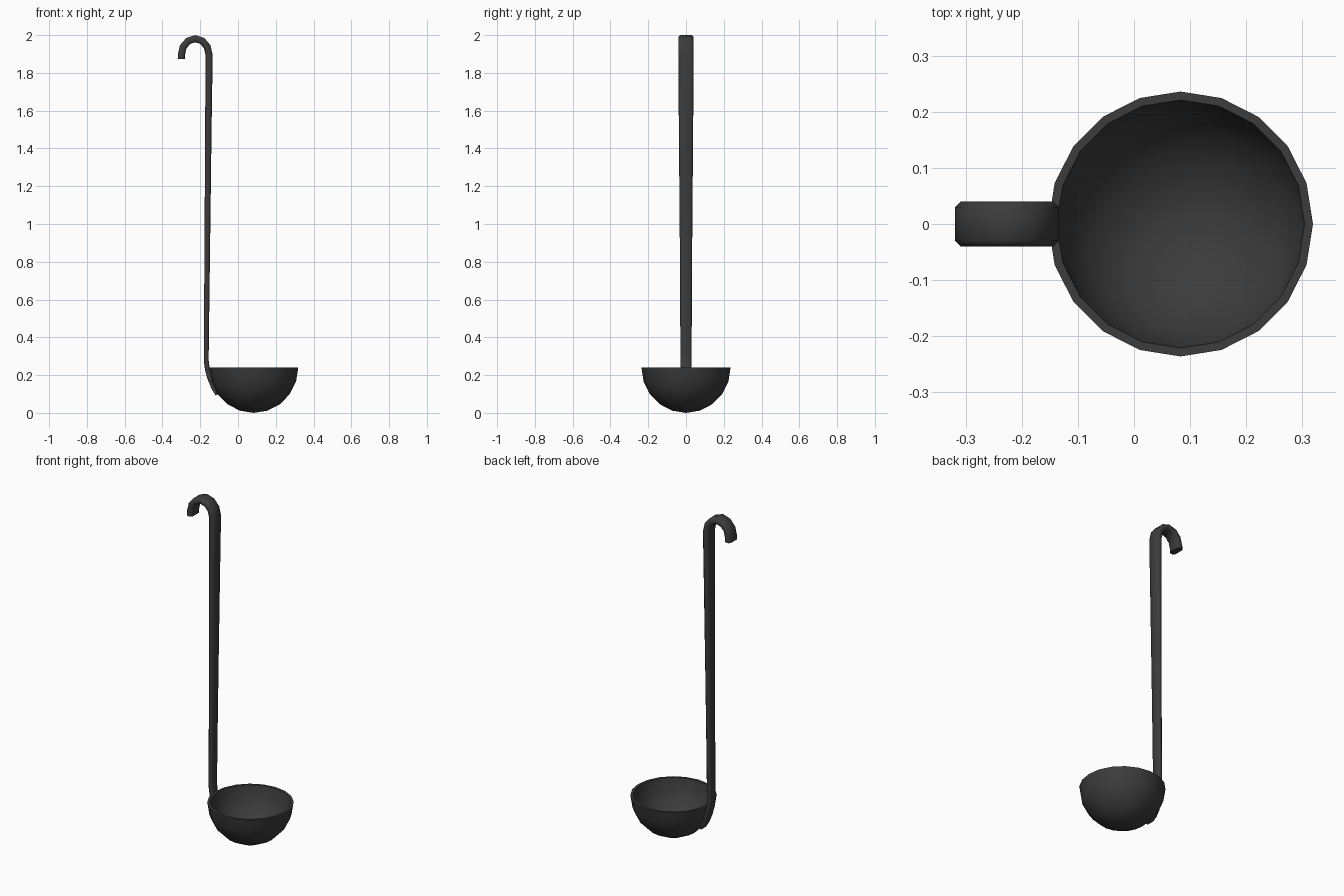
import bpy, bmesh
from math import sin, cos, pi, radians
from mathutils import Vector

if "Cube" in bpy.data.objects:
    bpy.data.objects.remove(bpy.data.objects["Cube"])

mat = bpy.data.materials.new("dark_metal")
mat.diffuse_color = (0.045, 0.045, 0.045, 1)
mat.use_nodes = True
mat.node_tree.nodes["Principled BSDF"].inputs["Base Color"].default_value = mat.diffuse_color


def finish(name, bm, angle):
    bmesh.ops.recalc_face_normals(bm, faces=bm.faces)
    mesh = bpy.data.meshes.new(name)
    bm.to_mesh(mesh)
    bm.free()
    mesh.materials.append(mat)
    ob = bpy.data.objects.new(name, mesh)
    bpy.context.collection.objects.link(ob)
    bpy.ops.object.select_all(action='DESELECT')
    ob.select_set(True)
    bpy.context.view_layer.objects.active = ob
    bpy.ops.object.shade_smooth_by_angle(angle=radians(angle))
    return ob


def bridge(bm, a, b):
    n = len(a)
    for i in range(n):
        bm.faces.new((a[i], a[(i + 1) % n], b[(i + 1) % n], b[i]))


# Bowl: hollow 20-sided hemisphere with a flat rim
SIDES, CX, RIM_Z = 20, 0.083, 0.24
bm = bmesh.new()
profile = [(0.236, k * pi / 10) for k in range(4, -1, -1)]
profile += [(0.221, k * pi / 10) for k in range(5)]
rings = []
for r, t in profile:
    zr = 0.24 if r > 0.23 else 0.224
    rings.append([bm.verts.new((CX + r * cos(t) * cos(2 * pi * i / SIDES),
                                r * cos(t) * sin(2 * pi * i / SIDES),
                                RIM_Z - zr * sin(t))) for i in range(SIDES)])
for a, b in zip(rings, rings[1:]):
    bridge(bm, a, b)
for ring, z in ((rings[0], 0.0), (rings[-1], 0.016)):
    pole = bm.verts.new((CX, 0, z))
    for i in range(SIDES):
        bm.faces.new((ring[i], ring[(i + 1) % SIDES], pole))
finish("bowl", bm, 40)

# Handle path: x, z, half width, half thickness
path = [(-0.113, 0.095, 0.027, 0.006),
        (-0.130, 0.130, 0.030, 0.010),
        (-0.150, 0.185, 0.030, 0.013),
        (-0.162, 0.230, 0.030, 0.013),
        (-0.168, 0.275, 0.030, 0.013),
        (-0.168, 0.320, 0.030, 0.013),
        (-0.165, 0.63, 0.031, 0.014),
        (-0.161, 1.06, 0.034, 0.0155),
        (-0.157, 1.50, 0.038, 0.017)]
# Hook arc at the top
for k in range(7):
    t = k * pi / 6
    path.append((-0.2265 + 0.0735 * cos(t), 1.895 + 0.086 * sin(t), 0.040, 0.019))
path.append((-0.300, 1.873, 0.040, 0.019))

# Handle: chamfered bar swept along the path
bm = bmesh.new()
rings = []
for i, (x, z, w, h) in enumerate(path):
    p, q = path[max(i - 1, 0)], path[min(i + 1, len(path) - 1)]
    d = Vector((q[0] - p[0], 0, q[1] - p[1])).normalized()
    side = Vector((d.z, 0, -d.x))
    c = min(0.010, h * 0.6)
    section = [(w, h - c), (w - c, h), (c - w, h), (-w, h - c),
               (-w, c - h), (c - w, -h), (w - c, -h), (w, c - h)]
    rings.append([bm.verts.new(Vector((x, y, z)) + side * s) for y, s in section])
for a, b in zip(rings, rings[1:]):
    bridge(bm, a, b)
bm.faces.new(rings[0])
bm.faces.new(rings[-1])
finish("handle", bm, 50)
